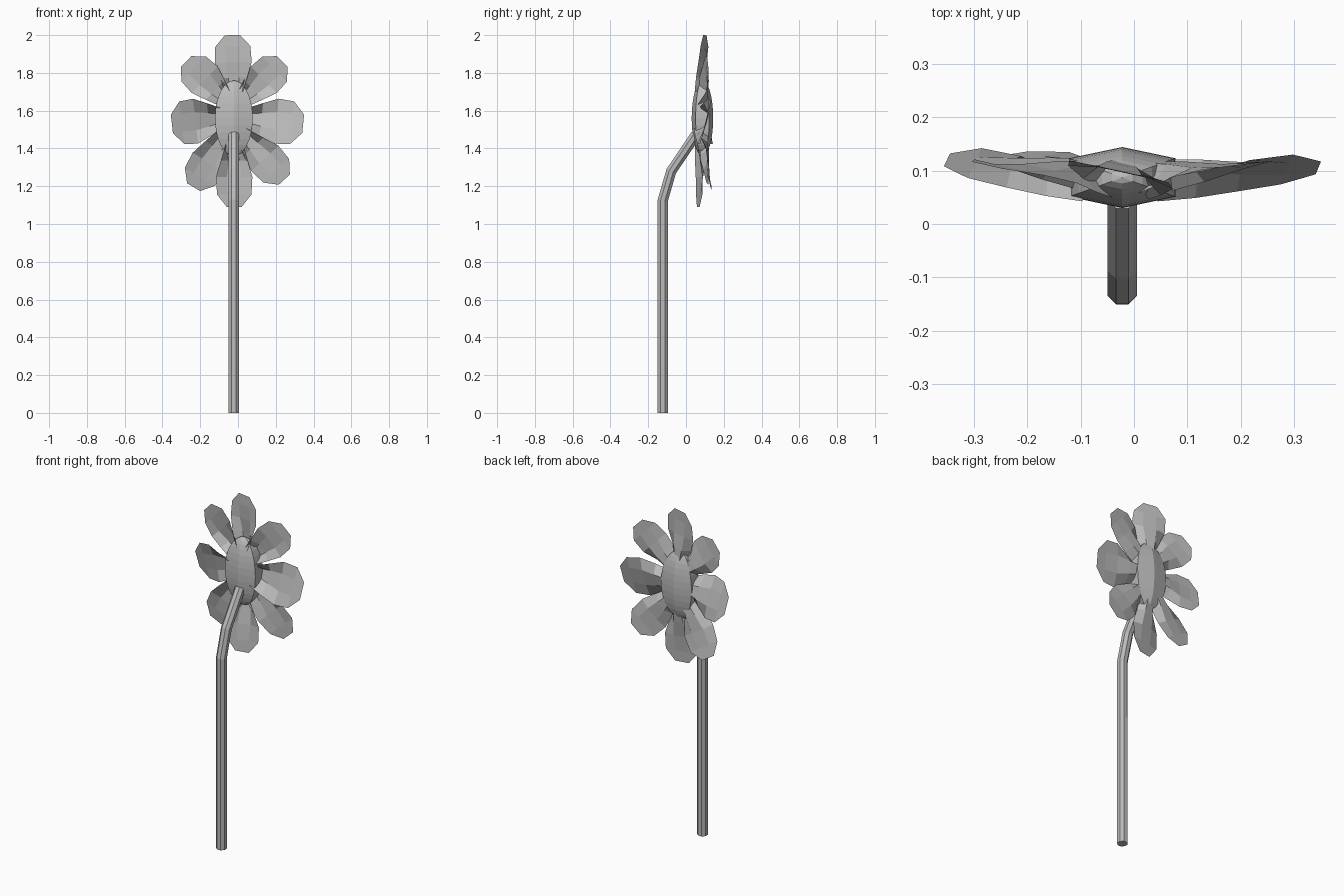
import bpy, bmesh, math
from mathutils import Vector

cube = bpy.data.objects.get("Cube")
if cube:
    bpy.data.objects.remove(cube, do_unlink=True)

grey = bpy.data.materials.new("plain_grey")
grey.use_nodes = True
grey.diffuse_color = (0.5, 0.5, 0.5, 1)
grey.node_tree.nodes["Principled BSDF"].inputs["Base Color"].default_value = grey.diffuse_color

CENTRE = Vector((-0.022, 0.087, 1.56))


def finish(name, bm):
    mesh = bpy.data.meshes.new(name)
    bm.to_mesh(mesh)
    bm.free()
    mesh.materials.append(grey)
    obj = bpy.data.objects.new(name, mesh)
    bpy.context.collection.objects.link(obj)
    return obj


def bridge(bm, a, b, closed):
    count = len(a) if closed else len(a) - 1
    for i in range(count):
        j = (i + 1) % len(a)
        bm.faces.new((a[i], a[j], b[j], b[i]))


# Stem: octagonal tube with mitred bends
path = [Vector((CENTRE.x, y, z)) for y, z in
        ((-0.123, 0), (-0.123, 1.125), (-0.078, 1.28), (0.052, 1.472))]
bm = bmesh.new()
rings = []
for i, p in enumerate(path):
    before = (p - path[max(i - 1, 0)]).normalized()
    after = (path[min(i + 1, len(path) - 1)] - p).normalized()
    along = (before + after).normalized()
    across = Vector((0, along.z, -along.y))
    ring = []
    for k in range(8):
        a = math.tau * (k + 0.5) / 8
        ring.append(bm.verts.new(p + 0.0295 * (Vector((math.cos(a), 0, 0)) + math.sin(a) * across)))
    rings.append(ring)
for a, b in zip(rings, rings[1:]):
    bridge(bm, a, b, True)
bm.faces.new(rings[0][::-1])
bm.faces.new(rings[-1])
finish("stem", bm)

# Flower centre: flattened six-sided ellipsoid with many level bands
bm = bmesh.new()
bmesh.ops.create_uvsphere(bm, u_segments=6, v_segments=16, radius=1)
for v in bm.verts:
    x, y, z = v.co
    depth = 0.072 if abs(x) > 0.01 else 0.057
    v.co = CENTRE + Vector((x * 0.115, y * depth, z * 0.2))
finish("flower_centre", bm)

# Petals: fanned sheets, (name, root x/z, tip x/z, half width, tip y, twist)
petals = (
    ("top", (-0.02, 1.7), (-0.03, 2.0), 0.1, 0.1, -0.022),
    ("upper_left", (0.03, 1.66), (0.235, 1.86), 0.1, 0.115, 0.008),
    ("left", (0.05, 1.56), (0.345, 1.53), 0.122, 0.105, -0.03),
    ("lower_left", (0.03, 1.47), (0.245, 1.235), 0.1, 0.12, -0.006),
    ("bottom", (-0.02, 1.42), (-0.02, 1.09), 0.098, 0.065, -0.018),
    ("lower_right", (-0.07, 1.47), (-0.235, 1.195), 0.1, 0.13, -0.014),
    ("right", (-0.09, 1.56), (-0.35, 1.53), 0.122, 0.12, -0.03),
    ("upper_right", (-0.07, 1.66), (-0.275, 1.86), 0.1, 0.11, -0.016),
)
# Fraction of length, fraction of width, depth of the central fold
outline = ((0, 0.46, 0.026), (0.25, 0.72, 0.018), (0.52, 0.98, 0.006), (0.8, 0.93, 0), (1, 0.4, 0))
for name, root, tip, half, tip_y, twist in petals:
    bm = bmesh.new()
    start = Vector((root[0], 0.09, root[1]))
    end = Vector((tip[0], tip_y, tip[1]))
    axis = end - start
    side = Vector((axis.z, 0, -axis.x)).normalized()
    rows = []
    for t, w, fold in outline:
        row = []
        for u in (-1, -0.4, 0.4, 1):
            p = start + axis * t + side * half * w * u
            p.y += twist * u * w + fold * (1 if abs(u) < 1 else -1.3)
            row.append(bm.verts.new(p))
        rows.append(row)
    for a, b in zip(rows, rows[1:]):
        bridge(bm, a, b, False)
    finish(name + "_petal", bm)
